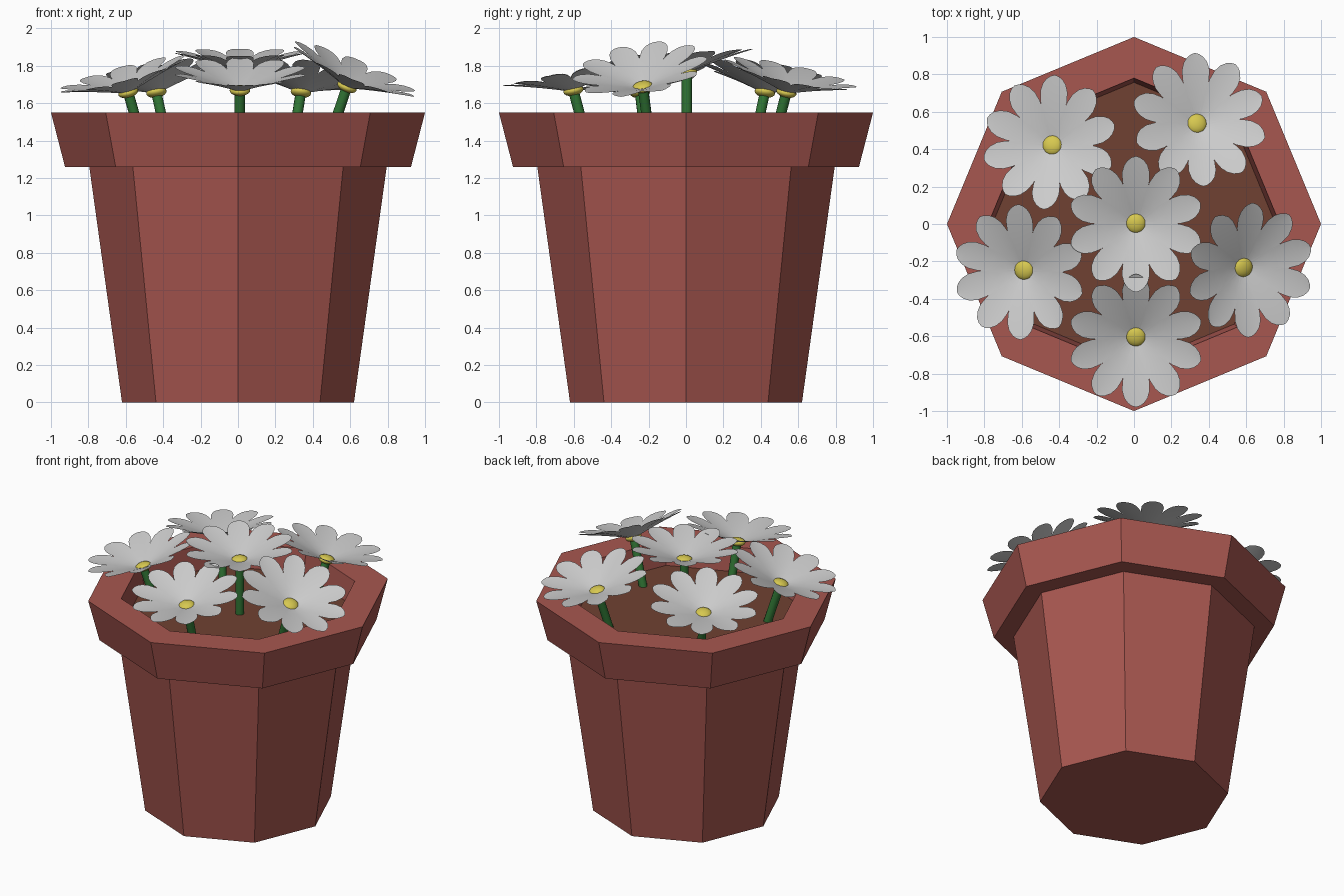
import bpy, bmesh, math
from mathutils import Vector, Matrix

if "Cube" in bpy.data.objects:
    bpy.data.objects.remove(bpy.data.objects["Cube"])


def material(name, rgb):
    m = bpy.data.materials.new(name)
    m.diffuse_color = (*rgb, 1)
    m.use_nodes = True
    m.node_tree.nodes["Principled BSDF"].inputs["Base Color"].default_value = m.diffuse_color
    return m


TERRACOTTA = material("terracotta", (0.39, 0.095, 0.08))
SOIL = material("soil", (0.16, 0.053, 0.032))
GREEN = material("stem_green", (0.03, 0.18, 0.035))
WHITE = material("petal_white", (0.9, 0.9, 0.9))
YELLOW = material("centre_yellow", (0.68, 0.58, 0.08))


def make_object(name, bm, mat, matrix=None, smooth=False):
    me = bpy.data.meshes.new(name)
    bm.to_mesh(me)
    bm.free()
    me.materials.append(mat)
    for p in me.polygons:
        p.use_smooth = smooth
    ob = bpy.data.objects.new(name, me)
    bpy.context.collection.objects.link(ob)
    if matrix is not None:
        ob.matrix_world = matrix
    return ob


def ring(bm, r, z, n=8):
    return [bm.verts.new((r * math.cos(2 * math.pi * i / n),
                          r * math.sin(2 * math.pi * i / n), z)) for i in range(n)]


# Octagonal pot: body, overhanging rim and inner wall from one profile
profile = [(0.62, 0), (0.795, 1.26), (0.925, 1.26), (1.0, 1.55), (0.78, 1.55), (0.757, 1.38)]
bm = bmesh.new()
rings = [ring(bm, r, z) for r, z in profile]
for a, b in zip(rings, rings[1:]):
    for i in range(8):
        j = (i + 1) % 8
        bm.faces.new((a[i], a[j], b[j], b[i]))
bm.faces.new(rings[0][::-1])
make_object("pot", bm, TERRACOTTA)

# Soil surface
bm = bmesh.new()
bm.faces.new(ring(bm, 0.757, 1.38))
make_object("soil", bm, SOIL)

# Petal outline: distance from centre, half width
OUTLINE = [(0.03, 0.018), (0.10, 0.038), (0.17, 0.058), (0.23, 0.072), (0.28, 0.074),
           (0.32, 0.063), (0.347, 0.044), (0.363, 0.022)]
TIP = 0.37


def rise(r):
    # Petals sweep upward and flatten toward the tip
    return 0.36 * r - 0.16 * r * r


def make_petals(name, matrix, turn):
    bm = bmesh.new()
    for k in range(10):
        rot = Matrix.Rotation(turn + math.radians(90 + 36 * k), 3, 'Z')

        def vert(r, w, lift):
            return bm.verts.new(rot @ Vector((r * 0.985, w, rise(r) + lift)))
        rows = [(vert(r, -w, 0.12 * w), vert(r, 0, 0), vert(r, w, 0.12 * w)) for r, w in OUTLINE]
        tip = vert(TIP, 0, 0)
        for a, b in zip(rows, rows[1:]):
            for i in (0, 1):
                bm.faces.new((a[i], b[i], b[i + 1], a[i + 1]))
        for i in (0, 1):
            bm.faces.new((rows[-1][i], tip, rows[-1][i + 1]))
    make_object(name, bm, WHITE, matrix, smooth=True)


def make_flower(i, head, tilt, lean, turn):
    head = Vector(head)
    out = Vector((head.x, head.y, 0)).normalized() if lean else Vector((0, -1, 0))
    axis = out * math.sin(math.radians(tilt)) + Vector((0, 0, math.cos(math.radians(tilt))))
    tilt_axis = Vector((0, 0, 1)).cross(out)
    matrix = Matrix.Translation(head) @ Matrix.Rotation(math.radians(tilt), 4, tilt_axis)
    make_petals(f"petals_{i}", matrix, math.radians(turn))

    # Flattened yellow centre
    bm = bmesh.new()
    bmesh.ops.create_uvsphere(bm, u_segments=20, v_segments=10, radius=0.055)
    bmesh.ops.scale(bm, vec=(1, 1, 0.5), verts=bm.verts)
    bmesh.ops.translate(bm, vec=(0, 0, 0.008), verts=bm.verts)
    make_object(f"flower_centre_{i}", bm, YELLOW, matrix, smooth=True)

    # Straight stem leaning outward from the soil
    d = out * math.tan(math.radians(lean)) + Vector((0, 0, 1))
    d.normalize()
    length = (head.z - 1.36) / d.z
    bm = bmesh.new()
    bmesh.ops.create_cone(bm, cap_ends=True, segments=12, radius1=0.028, radius2=0.028, depth=length)
    stem_matrix = (Matrix.Translation(head - d * (length / 2))
                   @ d.to_track_quat('Z', 'Y').to_matrix().to_4x4())
    stem = make_object(f"stem_{i}", bm, GREEN, stem_matrix, smooth=True)
    bpy.context.view_layer.objects.active = stem
    bpy.ops.object.select_all(action='DESELECT')
    stem.select_set(True)
    bpy.ops.object.shade_smooth_by_angle(angle=math.radians(40))


# Head position, head tilt, stem lean, petal turn (degrees)
flowers = [
    ((0.01, 0.005, 1.76), 3, 0, 0),
    ((0.01, -0.60, 1.66), 12, 15, 0),
    ((0.58, -0.23, 1.68), 24, 20, 0),
    ((0.335, 0.535, 1.65), 14, 17, 3),
    ((-0.435, 0.42, 1.65), 13, 17, -4),
    ((-0.585, -0.245, 1.65), 16, 17, 0),
]
for i, f in enumerate(flowers, 1):
    make_flower(i, *f)
